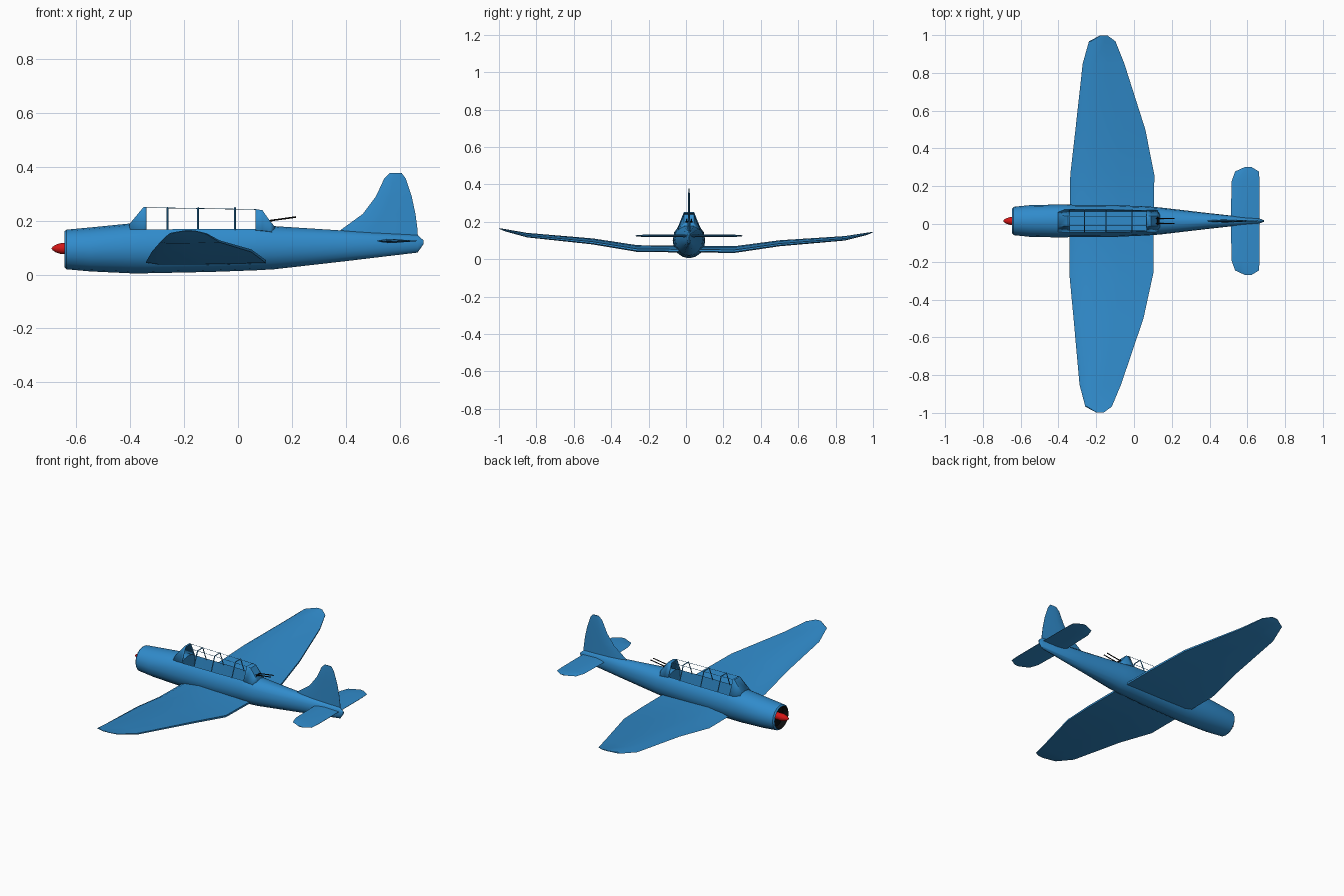
import bpy, bmesh, math
from mathutils import Vector

cube = bpy.data.objects.get("Cube")
if cube:
    bpy.data.objects.remove(cube)

MID = 0.016  # fuselage centre line


def material(name, colour):
    m = bpy.data.materials.new(name)
    m.use_nodes = True
    m.diffuse_color = (*colour, 1)
    m.node_tree.nodes["Principled BSDF"].inputs["Base Color"].default_value = (*colour, 1)
    return m


blue = material("blue_paint", (0.03, 0.26, 0.60))
black = material("black", (0.004, 0.004, 0.004))
red = material("red_paint", (0.65, 0.008, 0.008))


def finish(bm, name, mats, angle=30, solid=True):
    if solid:
        bmesh.ops.recalc_face_normals(bm, faces=bm.faces)
    mesh = bpy.data.meshes.new(name)
    bm.to_mesh(mesh)
    bm.free()
    ob = bpy.data.objects.new(name, mesh)
    bpy.context.collection.objects.link(ob)
    for m in mats:
        mesh.materials.append(m)
    bpy.ops.object.select_all(action='DESELECT')
    ob.select_set(True)
    bpy.context.view_layer.objects.active = ob
    bpy.ops.object.shade_smooth_by_angle(angle=math.radians(angle))
    return ob


def loft(name, rings, mats, closed=True, black_rings=0):
    """Skin a row of cross-sections, capping the ends when closed."""
    bm = bmesh.new()
    rows = [[bm.verts.new(p) for p in ring] for ring in rings]
    n = len(rows[0])
    for i, (a, b) in enumerate(zip(rows, rows[1:])):
        for k in range(n if closed else n - 1):
            j = (k + 1) % n
            f = bm.faces.new((a[k], a[j], b[j], b[k]))
            f.material_index = 1 if i < black_rings else 0
    if closed:
        cap = bm.faces.new(rows[0])
        cap.material_index = 1 if black_rings else 0
        bm.faces.new(rows[-1])
    return finish(bm, name, mats, solid=closed)


def rod(name, a, b, radius, mat, sides=6):
    a, b = Vector(a), Vector(b)
    bm = bmesh.new()
    bmesh.ops.create_cone(bm, cap_ends=True, segments=sides, radius1=radius,
                          radius2=radius, depth=(b - a).length)
    bm.transform((b - a).to_track_quat('Z', 'Y').to_matrix().to_4x4())
    bmesh.ops.translate(bm, verts=bm.verts, vec=(a + b) / 2)
    return finish(bm, name, [mat])


# Fuselage: x, bottom, top, half width, roundness, cockpit cut-out
def body_ring(x, bottom, top, half, power, sunk):
    ring = []
    mid, h = (bottom + top) / 2, (top - bottom) / 2
    for k in range(16):
        a = math.tau * k / 16
        c, s = math.cos(a), math.sin(a)
        y, z = half * s, mid + h * math.copysign(abs(c) ** (power if c > 0 else 1), c)
        if sunk and c > 0.8:
            y, z = math.copysign(0.05, s) if k else 0, 0.08
        ring.append((x, MID + y, z))
    return ring


stations = [
    (-0.615, 0.035, 0.153, 0.058, 1, 0),
    (-0.645, 0.028, 0.160, 0.066, 1, 0),
    (-0.637, 0.020, 0.167, 0.075, 1, 0),
    (-0.55, 0.012, 0.175, 0.084, 1, 0),
    (-0.40, 0.005, 0.190, 0.087, 0.85, 0),
    (-0.341, 0.005, 0.188, 0.086, 0.7, 0),
    (-0.34, 0.005, 0.188, 0.086, 0.7, 1),
    (-0.10, 0.010, 0.188, 0.084, 0.7, 1),
    (0.065, 0.016, 0.187, 0.077, 0.7, 1),
    (0.066, 0.016, 0.187, 0.077, 0.7, 0),
    (0.135, 0.020, 0.180, 0.072, 0.8, 0),
    (0.40, 0.050, 0.163, 0.041, 0.9, 0),
    (0.667, 0.082, 0.147, 0.012, 1, 0),
    (0.688, 0.112, 0.128, 0.004, 1, 0)]
loft("fuselage", [body_ring(*s) for s in stations], [blue, black], black_rings=1)

# Spinner
bm = bmesh.new()
prof = [(-0.615, 0.021), (-0.655, 0.021), (-0.675, 0.015), (-0.688, 0.007), (-0.692, 0.001)]
bm.free()
loft("spinner", [[(x, MID + r * math.cos(math.tau * k / 12), 0.097 + r * math.sin(math.tau * k / 12))
                  for k in range(12)] for x, r in prof], [red])

# Wing and tail sections: fraction of chord, fraction of thickness
WING_FOIL = [(0, 0.2), (0.07, 0.65), (0.28, 1), (0.6, 0.85), (1, 0.45), (1, 0.15), (0.5, 0), (0.1, 0)]
TAIL_FOIL = [(0, 0.5), (0.15, 0.85), (0.4, 1), (1, 0.55), (1, 0.45), (0.4, 0), (0.15, 0.15)]


def span(half):
    """Mirror half-span stations into a full tip-to-tip list."""
    return [(-s[0], *s[1:]) for s in reversed(half)] + half[1:]


# Wing: span, leading edge, trailing edge, bottom, top
wing = [(0, -0.34, 0.105, 0.036, 0.072),
        (0.26, -0.34, 0.105, 0.036, 0.072),
        (0.5, -0.315, 0.055, 0.074, 0.106),
        (0.85, -0.28, -0.06, 0.108, 0.132),
        (0.967, -0.248, -0.108, 0.139, 0.151),
        (0.998, -0.19, -0.15, 0.152, 0.156)]
loft("wing", [[(le + u * (te - le) + 0.01 * y, y, lo + v * (hi - lo) - 0.01 * y)
               for u, v in WING_FOIL] for y, le, te, lo, hi in span(wing)], [blue])

# Tailplane
tail = [(0, 0.512, 0.665, 0.016), (0.21, 0.517, 0.665, 0.014),
        (0.262, 0.535, 0.661, 0.01), (0.287, 0.59, 0.62, 0.004)]
loft("tailplane", [[(le + u * (te - le), MID + y, 0.125 + (v - 0.5) * t)
                    for u, v in TAIL_FOIL] for y, le, te, t in span(tail)], [blue])

# Fin
fin = [(0.13, 0.36, 0.668, 0.016), (0.165, 0.38, 0.667, 0.015), (0.225, 0.463, 0.659, 0.013),
       (0.29, 0.512, 0.645, 0.011), (0.357, 0.543, 0.623, 0.008), (0.378, 0.565, 0.607, 0.004)]
loft("fin", [[(le + u * (te - le), MID + (v - 0.5) * t, z)
              for u, v in TAIL_FOIL] for z, le, te, t in fin], [blue])


# Windscreen and rear fairing: thin open shells
def arch(x, base_half, top_half, base, top):
    return [(x, MID - base_half, base), (x, MID - top_half, top),
            (x, MID + top_half, top), (x, MID + base_half, base)]


shells = {
    "windscreen": [arch(-0.402, 0.058, 0.03, 0.165, 0.187), arch(-0.35, 0.06, 0.025, 0.168, 0.25),
                   arch(-0.34, 0.06, 0.025, 0.168, 0.25)],
    "rear_fairing": [arch(0.065, 0.058, 0.025, 0.165, 0.242), arch(0.09, 0.058, 0.025, 0.163, 0.238),
                     arch(0.118, 0.056, 0.026, 0.16, 0.198), arch(0.137, 0.05, 0.027, 0.15, 0.176)]}
for name, rings in shells.items():
    shell = loft(name, rings, [blue], closed=False)
    mod = shell.modifiers.new("thickness", 'SOLIDIFY')
    mod.thickness = 0.003
    mod.offset = 0

# Canopy hoops and rails
for i, x in enumerate((-0.262, -0.148, -0.011)):
    pts = arch(x, 0.058, 0.025, 0.165, 0.248)
    for a, b, part in zip(pts, pts[1:], ("right", "top", "left")):
        rod(f"canopy_hoop_{i + 1}_{part}", a, b, 0.0035, blue, 4)
for side, label in ((-1, "right"), (1, "left")):
    y = MID + side * 0.025
    rod(f"canopy_rail_{label}", (-0.34, y, 0.249), (0.066, y, 0.242), 0.0012, blue, 4)
    # Rear guns
    gy = MID + side * 0.013
    rod(f"gun_{label}", (0.095, gy, 0.197), (0.215, gy, 0.214), 0.003, black)
rod("gun_mount", (0.125, MID - 0.02, 0.2), (0.125, MID + 0.02, 0.2), 0.004, black)
